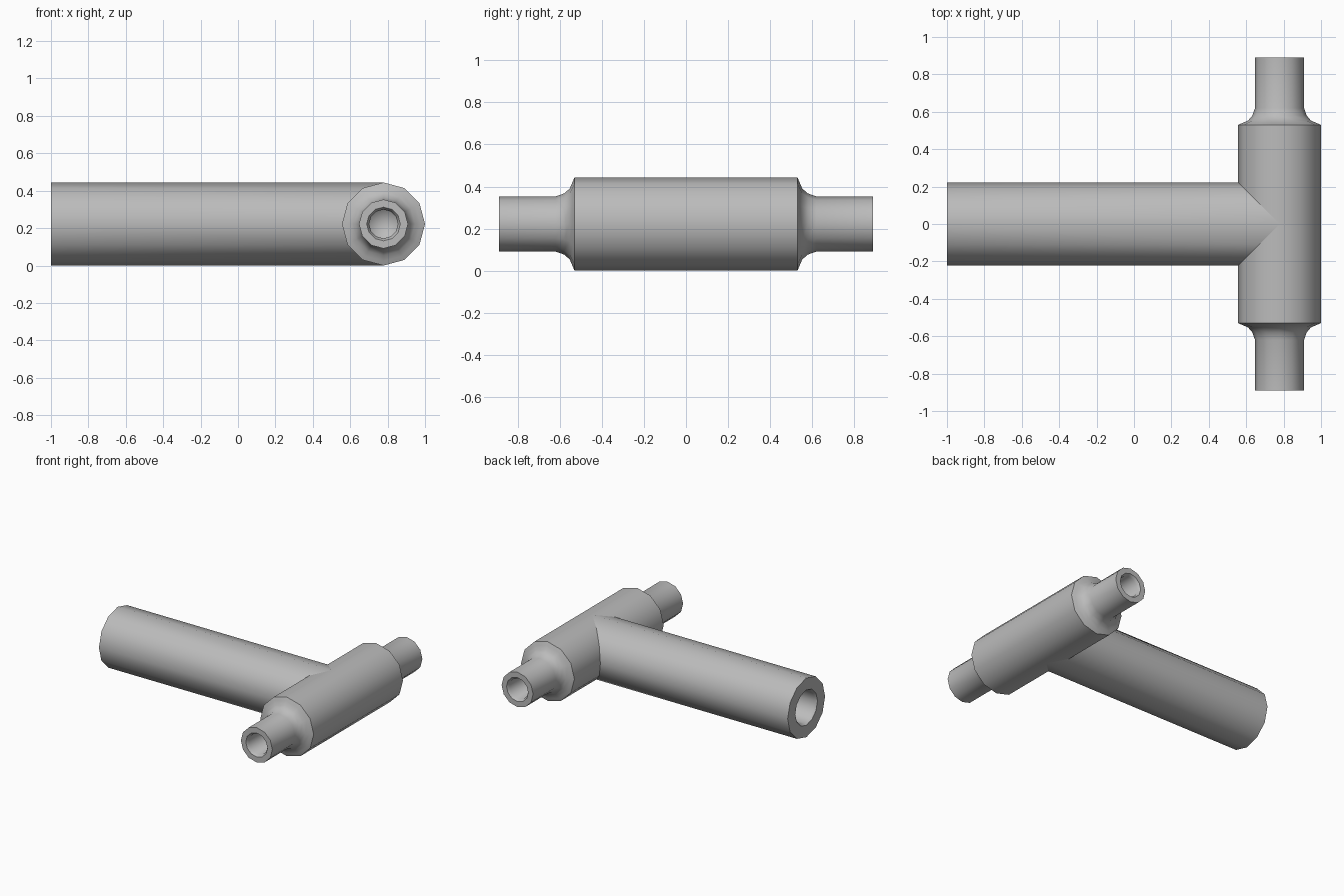
import bpy, bmesh, math
from mathutils import Matrix, Vector

cube = bpy.data.objects.get("Cube")
if cube:
    bpy.data.objects.remove(cube)

SIDES = 12
R = 0.222          # radius of the body and of the branch
AXIS = Vector((0.778, 0, R))

grey = bpy.data.materials.new("metal grey")
grey.use_nodes = True
colour = (0.5, 0.5, 0.5, 1)
grey.diffuse_color = colour
grey.node_tree.nodes["Principled BSDF"].inputs["Base Color"].default_value = colour


def revolve(name, profile, matrix, mitre=False):
    """Turn (distance, radius) points about local z; radius 0 makes a tip.
    With mitre, the last ring is slanted to meet a crossing pipe."""
    bm = bmesh.new()
    rings = []
    for i, (d, r) in enumerate(profile):
        if r == 0:
            rings.append([bm.verts.new((0, 0, d))] * SIDES)
            continue
        ring = []
        for k in range(SIDES):
            a = math.tau * k / SIDES
            x, y = r * math.cos(a), r * math.sin(a)
            slant = abs(y) if mitre and i == len(profile) - 1 else 0
            ring.append(bm.verts.new((x, y, d - slant)))
        rings.append(ring)
    for a, b in zip(rings, rings[1:]):
        for k in range(SIDES):
            n = (k + 1) % SIDES
            corners = dict.fromkeys((a[k], a[n], b[n], b[k]))
            bm.faces.new(list(corners))
    bmesh.ops.recalc_face_normals(bm, faces=bm.faces)
    bm.transform(matrix)
    # An open mitred shell needs its outside decided by the outer wall
    if mitre:
        wall = max(bm.faces, key=lambda f: f.calc_area())
        centre = wall.calc_center_median() - AXIS
        if wall.normal.dot(Vector((0, centre.y, centre.z))) < 0:
            bmesh.ops.reverse_faces(bm, faces=bm.faces)
    mesh = bpy.data.meshes.new(name)
    bm.to_mesh(mesh)
    bm.free()
    mesh.materials.append(grey)
    obj = bpy.data.objects.new(name, mesh)
    bpy.context.collection.objects.link(obj)
    bpy.context.view_layer.objects.active = obj
    for other in bpy.context.selected_objects:
        other.select_set(False)
    obj.select_set(True)
    bpy.ops.object.shade_smooth_by_angle(angle=math.radians(35))
    return obj


# Body with filleted necks, hollow spouts and blind bores at both ends
half = [(0.25, 0), (0.31, 0.077), (0.87, 0.077), (0.89, 0.09), (0.89, 0.131),
        (0.62, 0.131), (0.58, 0.145), (0.553, 0.168), (0.54, 0.198), (0.53, R)]
profile = half + [(-d, r) for d, r in reversed(half)]
revolve("pipe_body", profile,
        Matrix.Translation(AXIS) @ Matrix.Rotation(math.pi / 2, 4, "X"))

# Side branch with a blind bore, mitred onto the body
length = 1 + AXIS.x
branch = [(1.2, 0), (1.1, 0.12), (0.02, 0.12), (0, 0.132), (0, R), (length, R)]
revolve("side_branch", branch,
        Matrix.Translation((-1, 0, R)) @ Matrix.Rotation(math.pi / 2, 4, "Y"),
        mitre=True)
